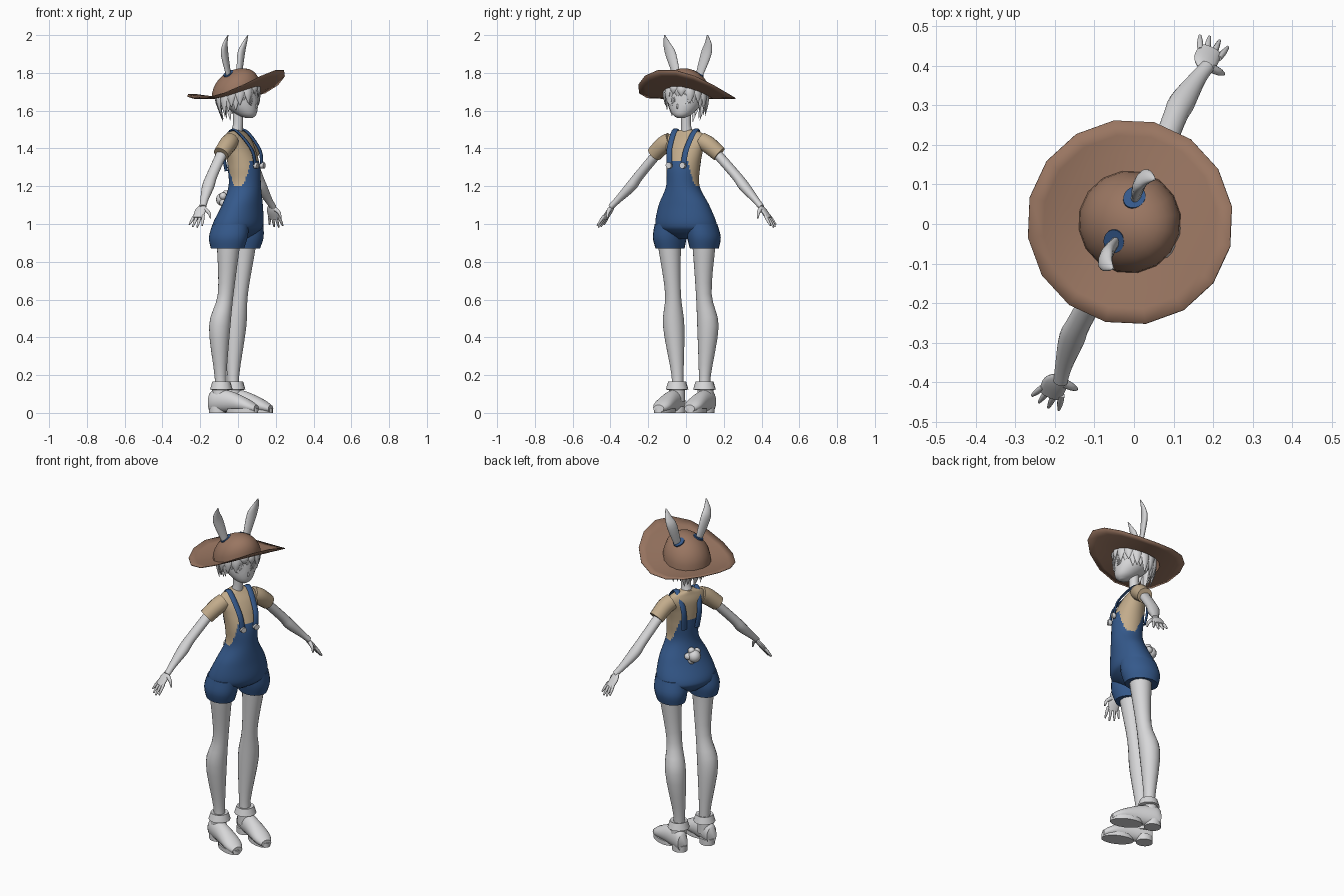
import bpy, math
from math import sin, cos, pi, tau, radians
from mathutils import Matrix, Vector

if bpy.data.objects.get("Cube"):
    bpy.data.objects.remove(bpy.data.objects["Cube"])

# The figure is modelled facing -y, then turned to its standing pose
TURN = Matrix.Rotation(radians(65), 3, "Z")
UNTURN = TURN.transposed()
X, Y, Z = Matrix.Identity(3)


def material(name, *rgb):
    mat = bpy.data.materials.new(name)
    mat.use_nodes = True
    mat.diffuse_color = (*rgb, 1)
    shader = next(node for node in mat.node_tree.nodes if node.type == "BSDF_PRINCIPLED")
    shader.inputs["Base Color"].default_value = (*rgb, 1)
    return mat


GREY = material("pale grey", .68, .68, .69)
BLUE = material("denim blue", .035, .1, .26)
TAN = material("shirt tan", .54, .41, .26)
BROWN = material("hat brown", .32, .18, .12)


def build(name, verts, faces, *mats, rule=None, sharp=45):
    mesh = bpy.data.meshes.new(name)
    mesh.from_pydata([TURN @ Vector(v) for v in verts], [], faces)
    for mat in mats:
        mesh.materials.append(mat)
    if rule:
        for face in mesh.polygons:
            face.material_index = rule(UNTURN @ face.center)
    mesh.shade_smooth()
    mesh.set_sharp_from_angle(angle=radians(sharp))
    ob = bpy.data.objects.new(name, mesh)
    bpy.context.scene.collection.objects.link(ob)
    return ob


def spline(points, steps):
    rows = []
    last = len(points) - 1
    for i in range(last):
        before, after = points[max(i - 1, 0)], points[min(i + 2, last)]
        for k in range(steps):
            t = k / steps
            rows.append([b + (c - a) * t / 2 + (a - b * 2.5 + c * 2 - d / 2) * t * t
                         + (b * 3 - a - c * 3 + d) / 2 * t ** 3
                         for a, b, c, d in zip(before, points[i], points[i + 1], after)])
    return rows + [points[-1]]


def strips(rows, seg):
    """Quads joining consecutive rings of vertices."""
    return [(i * seg + j, i * seg + (j + 1) % seg, (i + 1) * seg + (j + 1) % seg, (i + 1) * seg + j)
            for i in range(rows - 1) for j in range(seg)]


def tube(name, points, *mats, flat=1, side=X, axis=None, seg=16, steps=4, rule=None, sharp=45):
    """Loft ellipses along points (x, y, z, radius along side, optional second radius)."""
    points = [p if len(p) == 5 else (*p, p[3] * flat) for p in points]
    rows = spline(points, steps)
    centres = [Vector(row[:3]) for row in rows]
    verts = []
    for i, (centre, row) in enumerate(zip(centres, rows)):
        along = axis or (centres[min(i + 1, len(rows) - 1)] - centres[max(i - 1, 0)]).normalized()
        across = (side - along * side.dot(along)).normalized()
        normal = along.cross(across)
        for j in range(seg):
            a = tau * j / seg
            verts.append(centre + across * row[3] * cos(a) + normal * row[4] * sin(a))
    faces = strips(len(rows), seg)
    faces.append(tuple(reversed(range(seg))))
    faces.append(tuple(range(len(verts) - seg, len(verts))))
    return build(name, verts, faces, *mats, rule=rule, sharp=sharp)


def pair(name, points, *mats, **options):
    for word, sign in (("left", 1), ("right", -1)):
        tube(f"{word}_{name}", [(p[0] * sign, *p[1:]) for p in points], *mats, **options)


def plate_pair(name, centre, direction, radius, thickness, mat, flat=1):
    start = Vector(centre)
    end = start + direction * thickness
    pair(name, [(*start, radius), (*end, radius)], mat, flat=flat, steps=1, seg=20)


def ball(name, centre, radius, mat):
    angles = [pi * (k / 8 - .5) for k in range(9)]
    tube(name, [(*(centre + Z * radius * sin(a)), radius * cos(a)) for a in angles],
         mat, axis=Z, steps=1)


# Torso: tan shirt above, overalls with a raised bib below
def bib(centre):
    rise = min(max((.085 - abs(centre.x)) / .03, 0), 1)
    return int(centre.z < 1.2 + .13 * rise)


def spine(height):
    return -.04 * sin(pi * (height - 1) / .45)


torso_rows = [(.92, .06, .06), (.96, .15, .11), (1, .17, .125), (1.1, .14, .1), (1.2, .09, .085),
              (1.3, .09, .085), (1.38, .1, .075), (1.44, .115, .06), (1.48, .09, .04), (1.5, .03, .03)]
tube("torso", [(0, spine(z), z, wide, deep) for z, wide, deep in torso_rows],
     TAN, BLUE, axis=Z, seg=64, steps=8, rule=bib)
pair("shorts_leg", [(.09, 0, 1, .08), (.1, .01, .93, .085), (.1, .015, .87, .073)],
     BLUE, flat=1.25, axis=Z, seg=24)
pair("strap", [(.04, -.12, 1.31, .016), (.05, -.1, 1.4, .016), (.06, 0, 1.5, .016),
               (.05, .06, 1.4, .016), (.04, .05, 1.28, .016)], BLUE, flat=.4, seg=8, steps=6)
plate_pair("button", (.04, -.115, 1.31), -Y, .016, .02, GREY)

# Tail with a tufted base
tail = Vector((0, .09, 1.13))
ball("tail", tail, .035, GREY)
for i in range(5):
    a = tau * i / 5
    ball("tail_tuft", tail + (X * cos(a) + Z * sin(a)) * .03 - Y * .015, .02, GREY)

# Arms and hands
pair("sleeve", [(.09, 0, 1.44, .045), (.13, 0, 1.42, .046), (.19, .01, 1.37, .042)], TAN, side=Y)
pair("arm", [(.13, .01, 1.42, .03), (.28, .02, 1.26, .03), (.33, .02, 1.2, .033),
             (.4, .01, 1.13, .022), (.44, 0, 1.09, .018)], GREY, flat=.85, side=Y)
pair("palm", [(.43, 0, 1.1, .018), (.45, .01, 1.07, .031), (.48, .01, 1.03, .03)],
     GREY, flat=.4, side=Y)
for spread, reach in zip((-1, 0, 1, 2), (.9, 1.05, 1, .8)):
    root = Vector((.47, .017 * spread, 1.045))
    tip = root + Vector((.04, .01 * spread, -.06)) * reach
    pair("finger", [(*root, .008), (*root.lerp(tip, .5), .008), (*tip, .004)], GREY, side=Y, seg=8)
pair("thumb", [(.44, -.01, 1.08, .012), (.44, -.035, 1.06, .009), (.44, -.045, 1.03, .004)],
     GREY, side=Y, seg=8)

# Legs
pair("leg", [(.1, .01, .95, .07), (.1, .01, .87, .06), (.09, .03, .63, .042), (.1, .06, .46, .057),
             (.08, .065, .2, .032), (.08, .06, .1, .032)], GREY, axis=Z, seg=20)

# Shoes: body, shaft, folded cuff and split sole
shoe_rows = [(.12, .03, .05), (.09, .04, .06), (0, .045, .055), (-.1, .05, .035), (-.15, .03, .02)]
pair("shoe", [(.09, y, high * 1.1, wide, high) for y, wide, high in shoe_rows], GREY, axis=-Y, seg=20)
plate_pair("shoe_shaft", (.083, .065, .06), Z, .043, .09, GREY)
pair("shoe_cuff", [(.08, .06, z, r) for z, r in ((.12, .045), (.125, .06), (.165, .048), (.16, .035))],
     GREY, axis=Z, seg=12, steps=1, sharp=35)
plate_pair("sole", (.093, -.068, 0), Z, .047, .024, GREY, flat=1.9)
plate_pair("heel", (.085, .08, 0), Z, .04, .035, GREY, flat=1.15)

# Head and face
tube("neck", [(0, .01, 1.48, .034), (0, 0, 1.53, .026), (0, 0, 1.62, .03)], GREY, axis=Z)
tube("head", [(0, -.065, 1.56, .015), (0, -.05, 1.58, .05), (0, -.02, 1.63, .085), (0, 0, 1.7, .1),
              (0, 0, 1.76, .08), (0, 0, 1.8, .04)], GREY, flat=1.04, axis=Z, seg=28)
tube("nose", [(0, -.1, 1.64, .004), (0, -.113, 1.62, .005), (0, -.1, 1.61, .003)], GREY, seg=8)
tube("mouth", [(x, y, 1.59, .003) for x, y in ((-.015, -.09), (0, -.1), (.015, -.09))],
     GREY, side=Z, seg=8)
look = Vector((.3, -1, 0)).normalized()
for name, size, thickness in (("eye_rim", .025, .014), ("iris", .018, .017), ("pupil", .009, .02)):
    plate_pair(name, (.035, -.088, 1.655), look, size, thickness, GREY, flat=1.1)

# Hair: two rings of pointed locks, short over the brow and long at the nape
COUNT = 15
for layer in range(2):
    for i in range(COUNT):
        a = tau * (i + layer / 2) / COUNT
        out = X * sin(a) - Y * cos(a)
        rear = (1 - cos(a)) / 2
        low = 1.67 - .13 * rear ** .6 + .014 * ((i * 2 + layer) % 3)
        reach = .104 + .008 * layer
        root = out * (reach - .012) + Z * 1.75
        middle = out * reach + Z * (1.75 + low) / 2
        tip = out * (reach - .025 * rear ** 2) + Z * low
        tube("hair_lock", [(*root, .022), (*middle, .024), (*tip, .001)],
             GREY, flat=.45, side=Z.cross(out), seg=8)

# Long ears with cloth rings where they pass through the hat
pair("ear", [(.05, .02, 1.74, .015), (.1, .03, 1.89, .03), (.12, .02, 1.95, .021), (.125, 0, 2, .003)],
     GREY, flat=.55)
lean = Vector((.45, .2, .87)).normalized()
plate_pair("ear_hole", (.058, .026, 1.792), lean, .032, .009, BLUE, flat=.85)

# Hat: domed crown and a faceted brim swept up at the front
SIDES = 16
CROWN = .13
profile = [(CROWN * scale, 0) for scale in (2, 1.7, 1.35)]
for k in range(8):
    a = pi / 2 * k / 8
    profile.append((CROWN * cos(a), .14 * sin(a)))
verts = []
for radius, rise in profile:
    for j in range(SIDES):
        a = tau * (j + .5) / SIDES
        x, y = radius * cos(a), radius * sin(a)
        verts.append((x, y + .012, 1.68 - y / 4 + 1.1 * y * y + rise))
faces = strips(len(profile), SIDES)
top = len(verts)
verts.append((0, .012, 1.82))
faces += [(top - SIDES + j, top - SIDES + (j + 1) % SIDES, top) for j in range(SIDES)]
hat = build("hat", verts, faces, BROWN, sharp=30)
hat.modifiers.new("thickness", "SOLIDIFY").thickness = .004
